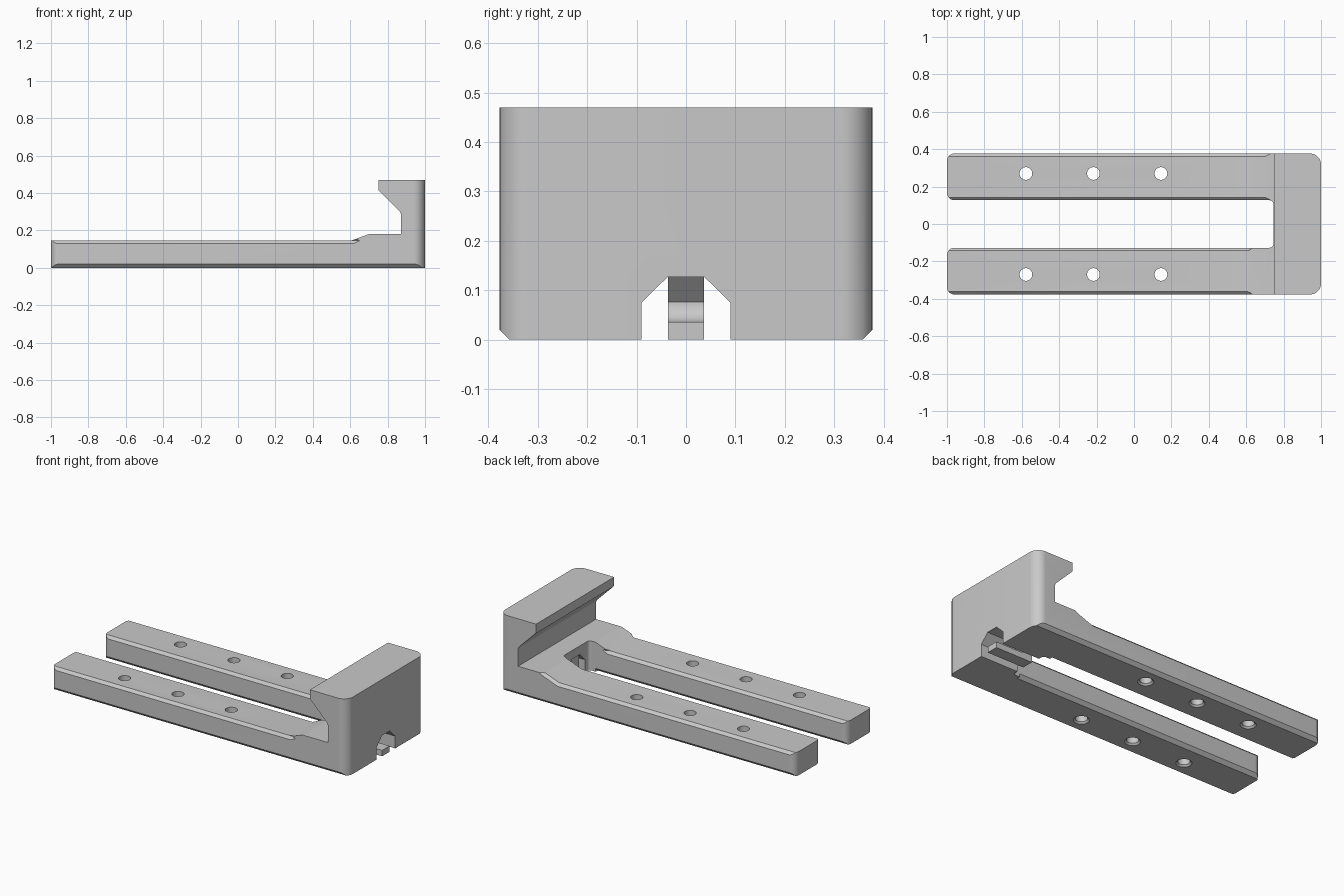
import bpy, bmesh, math
from mathutils import Vector

cube = bpy.data.objects.get("Cube")
if cube:
    bpy.data.objects.remove(cube, do_unlink=True)

grey = bpy.data.materials.new("plain grey")
grey.use_nodes = True
COLOR = (0.584, 0.584, 0.584, 1)
grey.diffuse_color = COLOR
grey.node_tree.nodes["Principled BSDF"].inputs["Base Color"].default_value = COLOR


def loft(name, sections):
    """Closed solid through matching rings of points."""
    bm = bmesh.new()
    rings = [[bm.verts.new(p) for p in ring] for ring in sections]
    n = len(rings[0])
    for a, b in zip(rings, rings[1:]):
        for i in range(n):
            j = (i + 1) % n
            bm.faces.new((a[i], a[j], b[j], b[i]))
    bm.faces.new(rings[0][::-1])
    bm.faces.new(rings[-1])
    bmesh.ops.recalc_face_normals(bm, faces=bm.faces)
    mesh = bpy.data.meshes.new(name)
    bm.to_mesh(mesh)
    bm.free()
    mesh.materials.append(grey)
    obj = bpy.data.objects.new(name, mesh)
    bpy.context.collection.objects.link(obj)
    return obj


def rounded(points):
    """Round the corners of a 2D outline given as (a, b, radius)."""
    out = []
    for i, (a, b, r) in enumerate(points):
        p = Vector((a, b))
        if r == 0:
            out.append(p)
            continue
        u = (Vector(points[i - 1][:2]) - p).normalized()
        v = (Vector(points[(i + 1) % len(points)][:2]) - p).normalized()
        half = math.acos(u.dot(v)) / 2
        centre = p + (u + v).normalized() * (r / math.sin(half))
        start = p + u * (r / math.tan(half)) - centre
        end = p + v * (r / math.tan(half)) - centre
        for k in range(9):
            out.append(centre + start.lerp(end, k / 8).normalized() * r)
    return out


def prism(name, outline, axis, lo, hi):
    if axis == "z":
        return loft(name, [[(a, b, h) for a, b in outline] for h in (lo, hi)])
    if axis == "y":
        return loft(name, [[(a, h, b) for a, b in outline] for h in (lo, hi)])
    return loft(name, [[(h, a, b) for a, b in outline] for h in (lo, hi)])


def apply_boolean(target, cutter, operation="DIFFERENCE"):
    mod = target.modifiers.new("cut", "BOOLEAN")
    mod.operation, mod.solver, mod.object = operation, "EXACT", cutter
    bpy.context.view_layer.objects.active = target
    bpy.ops.object.modifier_apply(modifier=mod.name)
    bpy.data.objects.remove(cutter, do_unlink=True)


W, S, TOP = 0.377, 0.127, 0.145   # half width, half slot, arm height

# Forked plan, trimmed by the hooked side profile
half_plan = [(-1, S, 0.04), (-1, W, 0.04), (1, W, 0.06)]
slot_end = (0.745, S, 0.02)
mirror = [(x, -y, r) for x, y, r in [slot_end] + half_plan]
plan = [slot_end] + half_plan + mirror[::-1]
body = prism("forked_bracket", rounded(plan), "z", -0.1, 0.6)
side = [(-1.1, 0, 0), (1.1, 0, 0), (1.1, 0.47, 0), (0.75, 0.47, 0),
        (0.75, 0.415, 0.02), (0.872, 0.293, 0.03), (0.872, 0.18, 0),
        (0.7, 0.18, 0.02), (0.605, TOP, 0), (-1.1, TOP, 0)]
apply_boolean(body, prism("side_profile", rounded(side), "y", -0.5, 0.5), "INTERSECT")

# Bevelled long edges of the arms
def edge_cut(y, path):
    rings = [[(x, y + c, z), (x, y, z + c), (x, y - c, z), (x, y, z - c)]
             for x, z, c in path]
    apply_boolean(body, loft("edge_cutter", rings))

C = 0.016
for y in (W, S):
    edge_cut(y, [(-1.1, TOP, C), (0.605, TOP, C), (0.7, 0.18, C), (0.73, 0.18, 0.001)])
    edge_cut(-y, [(-1.1, TOP, C), (0.62, TOP, C), (0.65, TOP, 0.001)])
for s in (1, -1):
    edge_cut(s * W, [(-1.1, 0, 0.02), (1.1, 0, 0.02)])
    edge_cut(s * S, [(-1.1, 0, 0.02), (0.7, 0, 0.02)])

# Chamfered tunnel under the end wall
half = [(0.09, -0.1), (0.09, 0.075), (0.037, 0.127)]
tunnel = half + [(-y, z) for y, z in half[::-1]]
apply_boolean(body, prism("tunnel_cutter", tunnel, "x", 0.6, 1.1))

# Screw holes, slightly countersunk below
for x in (-0.578, -0.217, 0.144):
    for y in (-0.27, 0.27):
        rings = [[(x + r * math.cos(k * math.tau / 32), y + r * math.sin(k * math.tau / 32), z)
                  for k in range(32)]
                 for z, r in ((-0.01, 0.054), (0.01, 0.034), (0.2, 0.034))]
        apply_boolean(body, loft("hole_cutter", rings))

# Clip hanging inside the tunnel
clip = [(0.75, 0, 0), (1, 0, 0), (1, 0.036, 0), (0.79, 0.036, 0.038),
        (0.79, 0.076, 0), (0.841, 0.13, 0), (0.75, 0.13, 0)]
tongue = prism("clip_tongue", rounded(clip), "y", -0.036, 0.036)

for obj in (body, tongue):
    bpy.ops.object.select_all(action="DESELECT")
    obj.select_set(True)
    bpy.context.view_layer.objects.active = obj
    bpy.ops.object.shade_smooth_by_angle(angle=math.radians(25))
